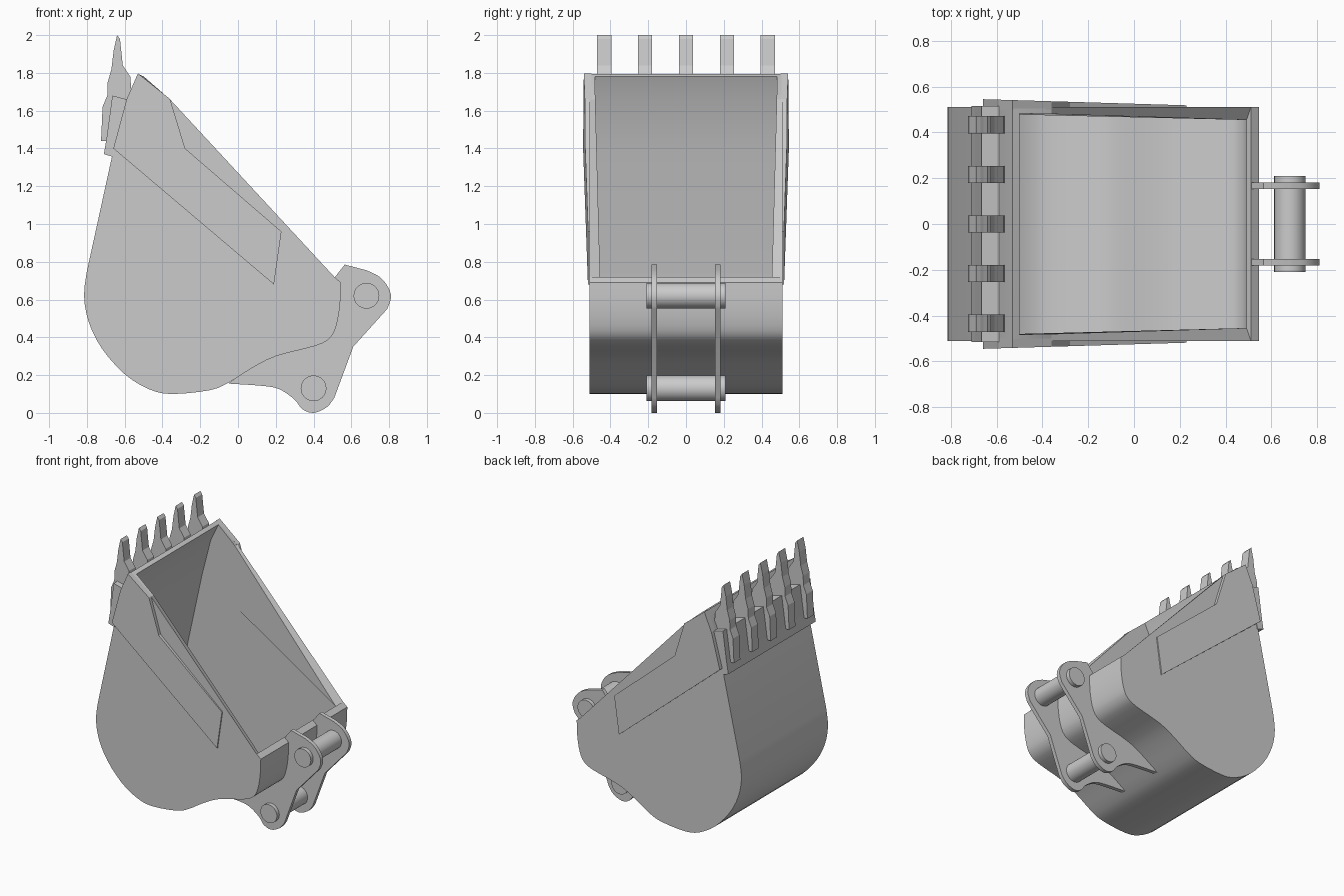
import bpy, bmesh, math
from mathutils import Vector

if "Cube" in bpy.data.objects:
    bpy.data.objects.remove(bpy.data.objects["Cube"])


def spline(pts, n=3):
    """Catmull-Rom refinement of an open (x, z) polyline."""
    p = [Vector(q) for q in [pts[0]] + pts + [pts[-1]]]
    out = []
    for i in range(1, len(p) - 2):
        a, b, c, d = p[i - 1:i + 3]
        for k in range(n):
            t = k / n
            out.append(tuple(0.5 * (2 * b + (c - a) * t + (2 * a - 5 * b + 4 * c - d) * t * t
                                    + (3 * b - a - 3 * c + d) * t ** 3)))
    return out + [pts[-1]]


def prism(name, pts, near, far, opening=()):
    """Extrude an (x, z) outline along y; near/far are functions of x."""
    bm = bmesh.new()
    a = [bm.verts.new((x, near(x), z)) for x, z in pts]
    b = [bm.verts.new((x, far(x), z)) for x, z in pts]
    n = len(pts)
    bm.faces.new(a)
    bm.faces.new(b[::-1])
    sides = [bm.faces.new((a[i], b[i], b[(i + 1) % n], a[(i + 1) % n])) for i in range(n)]
    bmesh.ops.recalc_face_normals(bm, faces=bm.faces[:])
    if opening:
        bmesh.ops.delete(bm, geom=[sides[i] for i in opening], context='FACES_ONLY')
        loose = [e for e in bm.edges if not e.link_faces]
        bmesh.ops.delete(bm, geom=loose, context='EDGES')
    me = bpy.data.meshes.new(name)
    bm.to_mesh(me)
    bm.free()
    ob = bpy.data.objects.new(name, me)
    bpy.context.collection.objects.link(ob)
    return ob


def slab(name, pts, y, w):
    return prism(name, pts, lambda x: y - w / 2, lambda x: y + w / 2)


def smooth(ob):
    bpy.ops.object.select_all(action='DESELECT')
    ob.select_set(True)
    bpy.context.view_layer.objects.active = ob
    for m in list(ob.modifiers):
        bpy.ops.object.modifier_apply(modifier=m.name)
    bpy.ops.object.shade_smooth_by_angle(angle=math.radians(25))


# Bucket shell: closed outline with the mouth removed, thickened inward
belly = spline([(0.545, 0.69), (0.54, 0.57), (0.52, 0.46), (0.485, 0.395), (0.41, 0.355),
                (0.2, 0.3), (0.07, 0.235), (-0.05, 0.16), (-0.15, 0.12), (-0.35, 0.10),
                (-0.47, 0.125), (-0.6, 0.205), (-0.72, 0.34), (-0.79, 0.48),
                (-0.815, 0.62), (-0.80, 0.75)])
outline = [(-0.53, 1.795), (-0.36, 1.66), (0.51, 0.72)] + belly + [(-0.66, 1.39), (-0.59, 1.66)]
shell = prism("bucket_shell", outline, lambda x: -0.51, lambda x: 0.51, opening=(0, 1))
sol = shell.modifiers.new("wall", 'SOLIDIFY')
sol.thickness = 0.03
sol.offset = -1
sol.use_even_offset = True
smooth(shell)

# Tapered reinforcement plates on both side walls
wing = [(-0.66, 1.4), (-0.59, 1.66), (-0.53, 1.797), (-0.36, 1.662), (-0.28, 1.4),
        (0.23, 0.96), (0.19, 0.68)]
for side, label in ((-1, "front"), (1, "back")):
    prism("side_plate_" + label, wing, lambda x: side * 0.5,
          lambda x: side * (0.51 + 0.03 * (0.5 - x)))

# Cutting lip across the width
slab("cutting_lip", [(-0.66, 1.355), (-0.71, 1.37), (-0.695, 1.46), (-0.665, 1.68),
                     (-0.59, 1.66), (-0.65, 1.39)], 0, 1.03)

# Teeth: adapter foot and digging tip in one profile
tooth = [(-0.64, 2.0), (-0.625, 1.98), (-0.61, 1.84), (-0.57, 1.78), (-0.565, 1.71),
         (-0.59, 1.65), (-0.66, 1.5), (-0.69, 1.44), (-0.725, 1.44), (-0.717, 1.62),
         (-0.692, 1.68), (-0.69, 1.75), (-0.67, 1.82), (-0.658, 1.92)]
for i in range(5):
    slab(f"tooth_{i + 1}", tooth, (i - 2) * 0.2165, 0.075)

# Hinge ears behind the bucket
ear = ([(0.51, 0.715), (0.565, 0.785)]
       + spline([(0.68, 0.755), (0.75, 0.72), (0.795, 0.665), (0.81, 0.61), (0.79, 0.55)])
       + [(0.61, 0.35)]
       + spline([(0.51, 0.08), (0.47, 0.03), (0.4, 0.0), (0.34, 0.02), (0.3, 0.07),
                 (0.22, 0.125), (0.13, 0.143), (-0.05, 0.155)])
       + [(0.07, 0.25), (0.2, 0.315), (0.41, 0.37), (0.475, 0.41), (0.51, 0.47), (0.525, 0.6)])
for y, label in ((-0.167, "front"), (0.167, "back")):
    smooth(slab("hinge_ear_" + label, ear, y, 0.029))

# Hinge pins
for x, z, label in ((0.68, 0.62, "upper"), (0.4, 0.13, "lower")):
    bpy.ops.mesh.primitive_cylinder_add(vertices=32, radius=0.068, depth=0.42,
                                        location=(x, 0, z), rotation=(math.pi / 2, 0, 0))
    pin = bpy.context.object
    pin.name = "hinge_pin_" + label
    smooth(pin)
